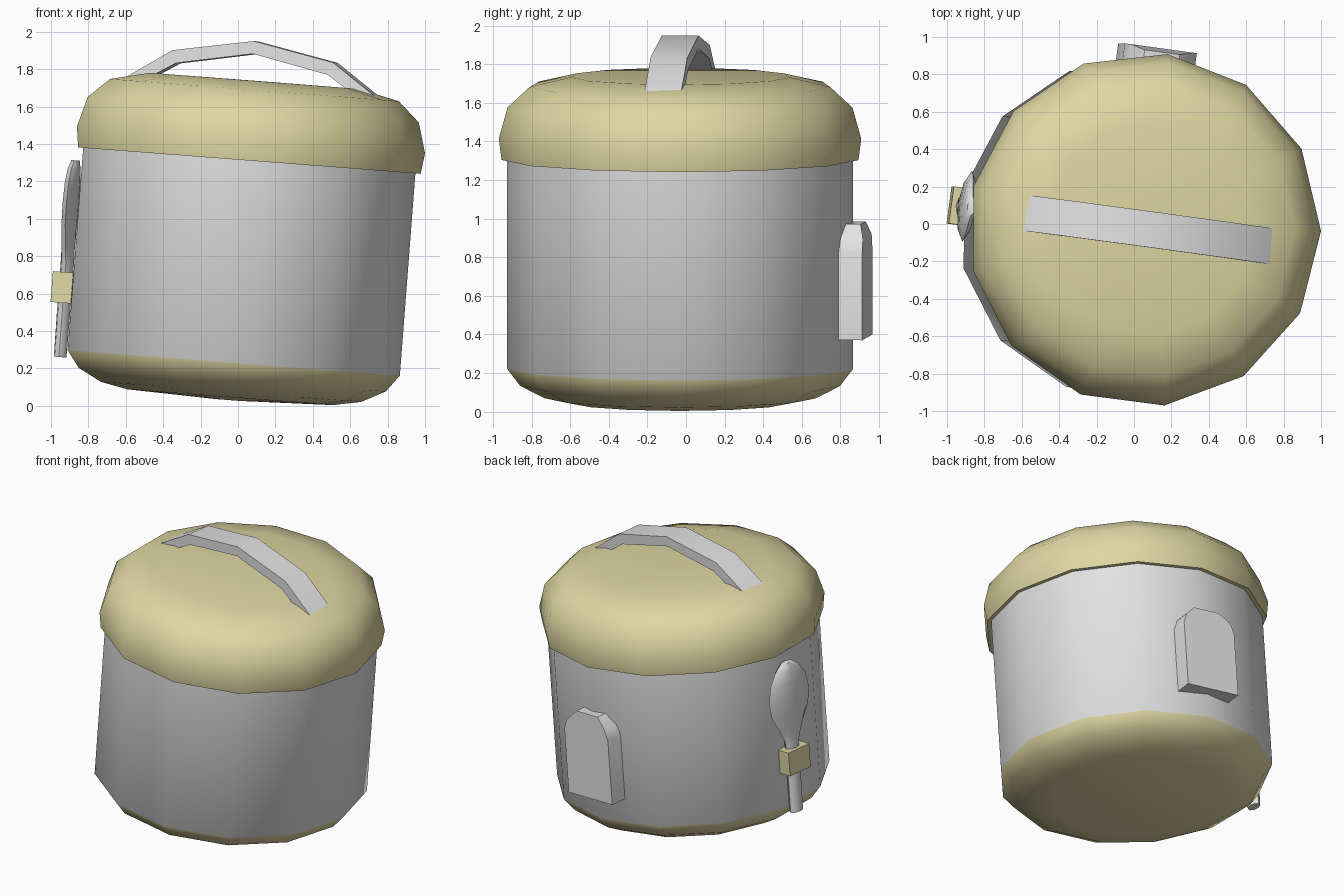
import bpy, bmesh, math
from mathutils import Matrix, Vector

if "Cube" in bpy.data.objects:
    bpy.data.objects.remove(bpy.data.objects["Cube"])

def material(name, rgb):
    m = bpy.data.materials.new(name)
    m.diffuse_color = (*rgb, 1)
    m.use_nodes = True
    m.node_tree.nodes["Principled BSDF"].inputs["Base Color"].default_value = m.diffuse_color
    return m

GREY = material("light_grey", (0.76, 0.76, 0.76))
KHAKI = material("pale_khaki", (0.74, 0.68, 0.365))

# The whole pot leans to the right and is turned slightly
POSE = (Matrix.Translation((-0.035, -0.03, 0.23))
        @ Matrix.Rotation(math.radians(4.4), 4, 'Y')
        @ Matrix.Rotation(math.radians(-7.7), 4, 'Z'))

def loft(name, rings, mats, angle=50, rule=None):
    """Skin closed rings of points, cap both ends."""
    bm = bmesh.new()
    loops = [[bm.verts.new(p) for p in ring] for ring in rings]
    n = len(loops[0])
    for a, b in zip(loops, loops[1:]):
        for i in range(n):
            j = (i + 1) % n
            bm.faces.new((a[i], a[j], b[j], b[i]))
    bm.faces.new(loops[0])
    bm.faces.new(loops[-1])
    bmesh.ops.recalc_face_normals(bm, faces=bm.faces)
    if rule:
        for f in bm.faces:
            f.material_index = rule(f.calc_center_median())
    bm.transform(POSE)
    mesh = bpy.data.meshes.new(name)
    bm.to_mesh(mesh)
    bm.free()
    ob = bpy.data.objects.new(name, mesh)
    bpy.context.collection.objects.link(ob)
    for m in mats:
        mesh.materials.append(m)
    bpy.ops.object.select_all(action='DESELECT')
    ob.select_set(True)
    bpy.context.view_layer.objects.active = ob
    bpy.ops.object.shade_smooth_by_angle(angle=math.radians(angle))
    return ob

def circle(r, h, n=13):
    a0 = math.radians(7.2)
    return [(r * math.cos(a0 + math.tau * i / n),
             r * math.sin(a0 + math.tau * i / n), h) for i in range(n)]

# Pot body with coloured base
body = [(0.06, -0.2), (0.56, -0.184), (0.708, -0.155), (0.834, -0.09),
        (0.903, 0), (0.903, 1.10)]
loft("pot_body", [circle(r, h) for r, h in body], [GREY, KHAKI],
     rule=lambda c: 1 if c.z < 0 else 0)

# Domed lid
lid = [(0.85, 1.085), (0.931, 1.085), (0.946, 1.196), (0.90, 1.358),
       (0.785, 1.463), (0.57, 1.512), (0.06, 1.513)]
loft("lid", [circle(r, h) for r, h in lid], [KHAKI])

# Arched strap handle: outer and inner path points, left half mirrored
half = [(-0.683, 1.473, -0.60, 1.455), (-0.435, 1.642, -0.41, 1.575)]
arch = half + [(0, 1.724, 0, 1.656)] + [(-a, b, -c, d) for a, b, c, d in reversed(half)]
loft("lid_handle",
     [[(xo, -0.096, ho), (xo, 0.096, ho), (xi, 0.096, hi), (xi, -0.096, hi)]
      for xo, ho, xi, hi in arch], [GREY])

# Spoon on the left side: height, half width, half thickness, distance from axis
spoon = [(-0.04, 0.055, 0.034, 0.924), (0.2, 0.055, 0.036, 0.924),
         (0.46, 0.06, 0.036, 0.924), (0.55, 0.105, 0.036, 0.926),
         (0.67, 0.175, 0.038, 0.928), (0.78, 0.192, 0.04, 0.928),
         (0.89, 0.17, 0.038, 0.928), (0.97, 0.115, 0.034, 0.926),
         (1.015, 0.05, 0.022, 0.922)]
loft("spoon",
     [[(-d - t * math.cos(math.tau * i / 8), w * math.sin(math.tau * i / 8), h)
       for i in range(8)] for h, w, t, d in spoon], [GREY])

# Clip that holds the spoon
loft("spoon_clip",
     [[(-0.875, -0.1, h), (-0.985, -0.1, h), (-0.985, 0.1, h), (-0.875, 0.1, h)]
      for h in (0.25, 0.415)], [KHAKI], angle=30)

# Arched box at the back, its front face leaning in at the top
side = [(0.195, 0.165), (0.195, 0.62), (0.17, 0.69), (0.095, 0.76)]
outline = side + [(-x, h) for x, h in reversed(side)]
loft("back_box",
     [[(x, 0.84, h) for x, h in outline],
      [(x, 0.978 if h < 0.73 else 0.957, h) for x, h in outline]], [GREY], angle=30)
